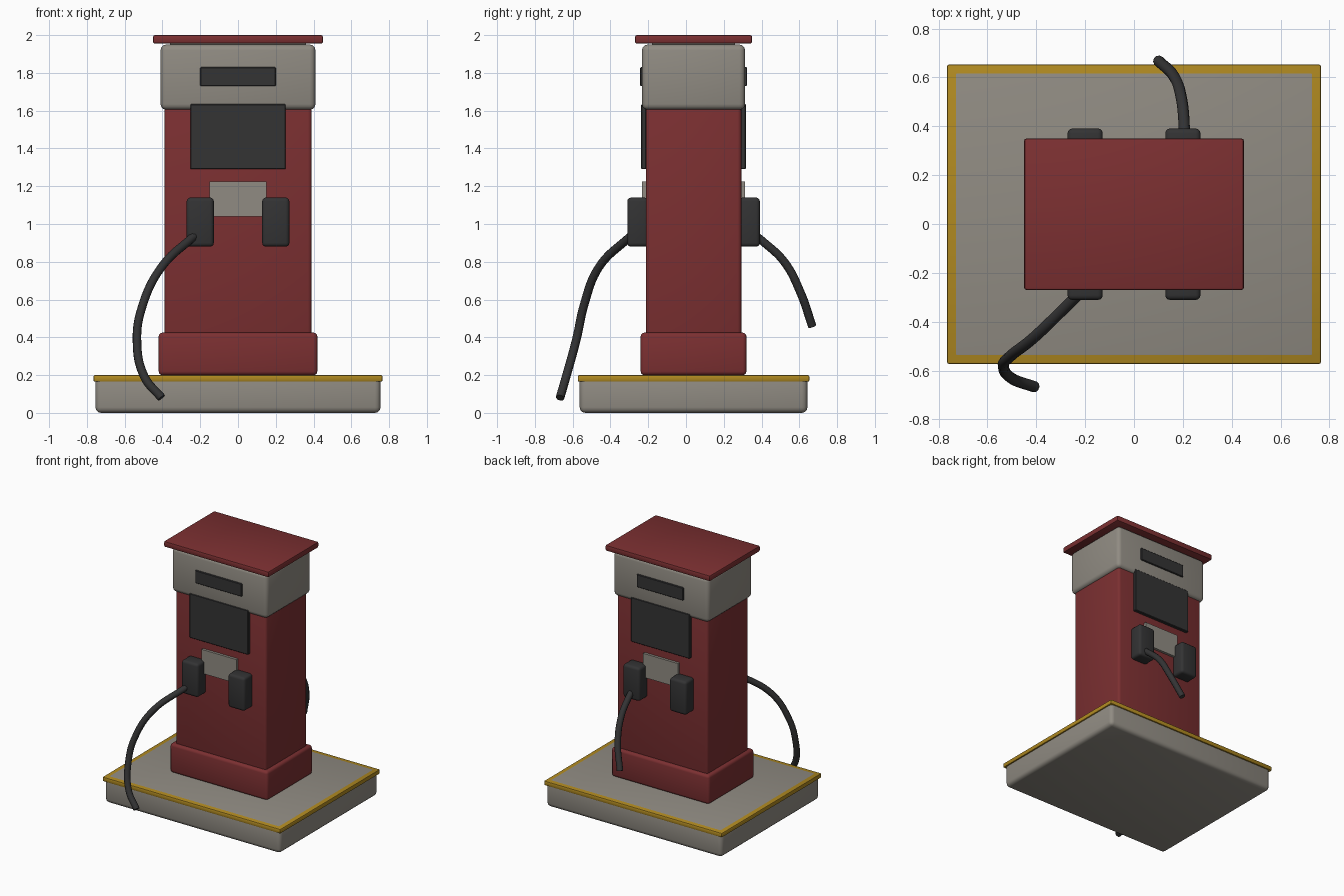
import bpy
import math

if "Cube" in bpy.data.objects:
    bpy.data.objects.remove(bpy.data.objects["Cube"])

CY = 0.04  # the pump and its island sit slightly behind the origin


def material(name, rgb):
    m = bpy.data.materials.new(name)
    m.diffuse_color = (*rgb, 1)
    m.use_nodes = True
    m.node_tree.nodes["Principled BSDF"].inputs["Base Color"].default_value = m.diffuse_color
    return m


RED = material("dark red paint", (0.20, 0.029, 0.031))
GREY = material("warm grey", (0.28, 0.26, 0.225))
YELLOW = material("yellow trim", (0.43, 0.25, 0.015))
BLACK = material("black rubber", (0.033, 0.033, 0.034))


def box(name, x, y, z, mat, bevel=0.0, segments=3):
    """Box spanning the given (min, max) ranges, with rounded edges."""
    bpy.ops.mesh.primitive_cube_add(
        size=1, location=(sum(x) / 2, sum(y) / 2, sum(z) / 2))
    ob = bpy.context.object
    ob.name = name
    ob.scale = (x[1] - x[0], y[1] - y[0], z[1] - z[0])
    bpy.ops.object.transform_apply(location=False, rotation=False, scale=True)
    ob.data.materials.append(mat)
    if bevel:
        mod = ob.modifiers.new("bevel", 'BEVEL')
        mod.width = bevel
        mod.segments = segments
        bpy.ops.object.modifier_apply(modifier=mod.name)
        bpy.ops.object.shade_smooth_by_angle(angle=math.radians(35))
    return ob


def centred(name, half_x, half_y, z, mat, bevel, segments=3):
    return box(name, (-half_x, half_x), (CY - half_y, CY + half_y), z, mat, bevel, segments)


def hose(name, points, radius=0.023):
    cu = bpy.data.curves.new(name, 'CURVE')
    cu.dimensions = '3D'
    cu.bevel_depth = radius
    cu.bevel_resolution = 3
    cu.resolution_u = 8
    cu.use_fill_caps = True
    sp = cu.splines.new('BEZIER')
    sp.bezier_points.add(len(points) - 1)
    for bp, co in zip(sp.bezier_points, points):
        bp.co = co
        bp.handle_left_type = bp.handle_right_type = 'AUTO'
    ob = bpy.data.objects.new(name, cu)
    bpy.context.collection.objects.link(ob)
    cu.materials.append(BLACK)
    bpy.ops.object.select_all(action='DESELECT')
    ob.select_set(True)
    bpy.context.view_layer.objects.active = ob
    bpy.ops.object.convert(target='MESH')
    bpy.ops.object.shade_smooth_by_angle(angle=math.radians(40))


# island slab with yellow kerb band
centred("island_slab", 0.755, 0.603, (0, 0.201), GREY, 0.03)
centred("island_trim", 0.765, 0.613, (0.165, 0.2), YELLOW, 0.008, 2)

# cabinet
centred("plinth", 0.42, 0.28, (0.2, 0.425), RED, 0.02)
centred("cabinet", 0.39, 0.253, (0.4, 1.62), RED, 0.02)
centred("head", 0.41, 0.273, (1.605, 1.95), GREY, 0.03)
centred("neck", 0.36, 0.22, (1.93, 1.97), GREY, 0)
centred("cap", 0.45, 0.31, (1.955, 2.0), RED, 0.01, 2)

# fittings repeated on the front and back faces
for side, label in ((-1, "front"), (1, "back")):
    def span(a, b):
        return tuple(sorted((CY + side * a, CY + side * b)))
    box(label + "_sign_strip", (-0.2, 0.2), span(0.26, 0.283), (1.73, 1.83), BLACK, 0.004, 1)
    box(label + "_display", (-0.252, 0.252), span(0.25, 0.277), (1.29, 1.635), BLACK, 0.004, 1)
    box(label + "_keypad_plate", (-0.15, 0.15), span(0.24, 0.273), (1.04, 1.225), GREY)
    for sx, hand in ((-1, "left"), (1, "right")):
        box(f"{label}_{hand}_nozzle_holder", (sx * 0.2 - 0.072, sx * 0.2 + 0.072),
            span(0.24, 0.351), (0.88, 1.14), BLACK, 0.02)

# hoses
hose("front_hose", [(-0.2, -0.26, 0.96), (-0.25, -0.31, 0.92), (-0.41, -0.465, 0.765),
                    (-0.505, -0.54, 0.57), (-0.535, -0.58, 0.39),
                    (-0.495, -0.635, 0.19), (-0.405, -0.667, 0.08)])
hose("back_hose", [(0.205, 0.34, 0.96), (0.205, 0.41, 0.905), (0.193, 0.52, 0.80),
                   (0.163, 0.605, 0.64), (0.10, 0.668, 0.46)])
